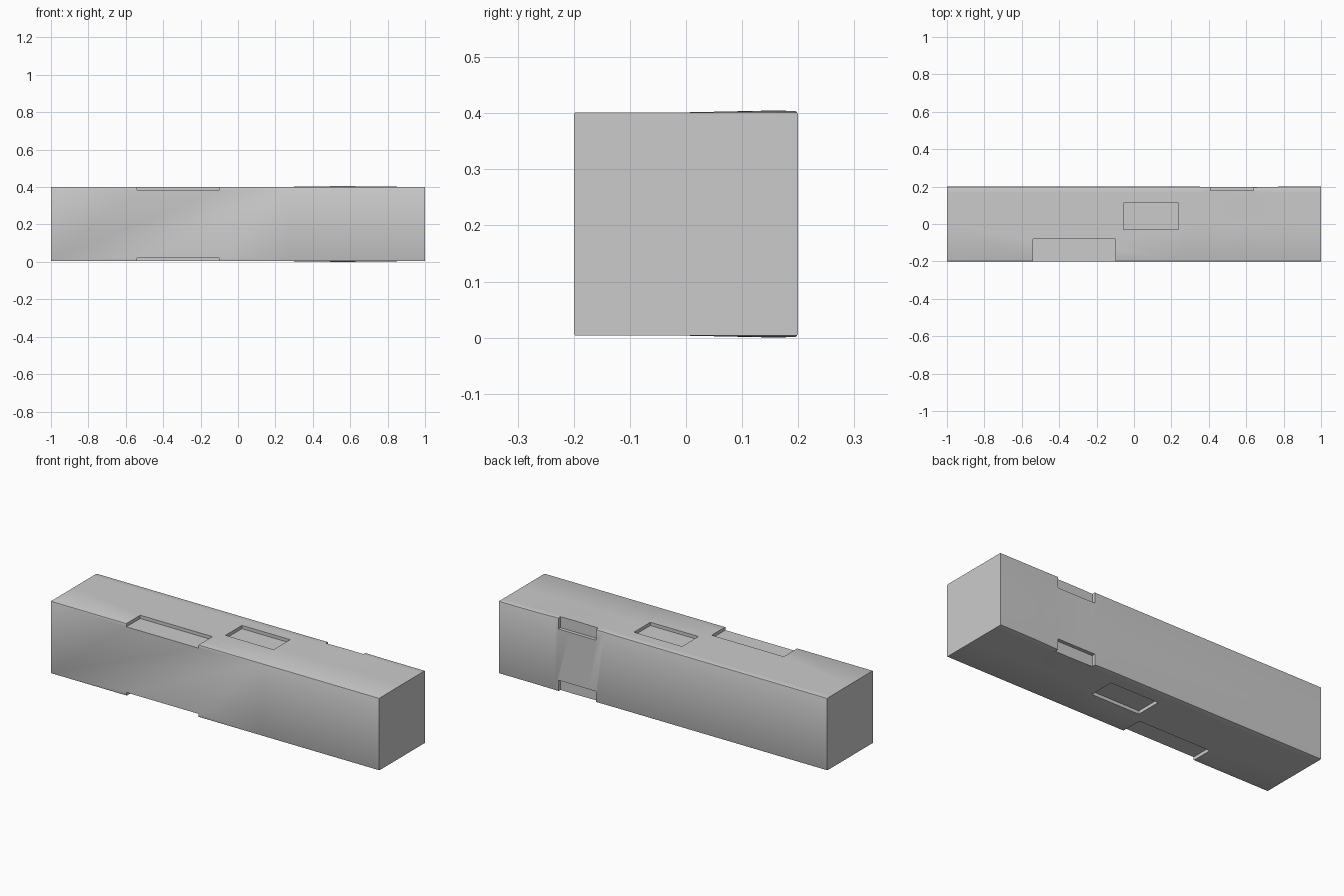
import bpy, bmesh, math
from mathutils import Matrix

if "Cube" in bpy.data.objects:
    bpy.data.objects.remove(bpy.data.objects["Cube"])

HALF_Z, MID_Z, BULGE = 0.199, 0.2025, 0.0035


def new_object(name, bm):
    mesh = bpy.data.meshes.new(name)
    bm.to_mesh(mesh)
    bm.free()
    obj = bpy.data.objects.new(name, mesh)
    bpy.context.collection.objects.link(obj)
    return obj


def bump(x, centre, half_width):
    t = abs(x - centre) / half_width
    return 0.5 + 0.5 * math.cos(math.pi * t) if t < 1 else 0.0


# Beam body: long box with narrow chamfers along its length
bm = bmesh.new()
bmesh.ops.create_cube(bm, size=1, matrix=Matrix.Diagonal((2, 0.4, 2 * HALF_Z, 1)))
long_edges = [e for e in bm.edges if abs(e.verts[0].co.x - e.verts[1].co.x) > 1]
bmesh.ops.bevel(bm, geom=long_edges, offset=0.004, segments=2, profile=0.5, affect='EDGES')

# Gentle unevenness on the back half
cuts = [((x, 0, 0), (1, 0, 0)) for x in (0.28, 0.36, 0.46, 0.56, 0.66, 0.76, 0.88)]
cuts += [((0, y, 0), (0, 1, 0)) for y in (0.0, 0.06, 0.11, 0.165)]
for co, no in cuts:
    bmesh.ops.bisect_plane(bm, geom=bm.verts[:] + bm.edges[:] + bm.faces[:],
                           plane_co=co, plane_no=no)
for v in bm.verts:
    x, y, z = v.co
    if y > 0:
        v.co.z += math.copysign(BULGE * min(y / 0.165, 1) * bump(x, 0.56, 0.28), z)
    if y > 0.19:
        v.co.y -= 0.003 * bump(x, 0.56, 0.32)
bmesh.ops.triangulate(bm, faces=[f for f in bm.faces if abs(f.normal.x) < 0.9])
beam = new_object("beam", bm)
beam.location.z = MID_Z

# Recesses, mirrored on top and bottom: x range, y range, depth
recesses = {
    "front_notch": (-0.54, -0.10, -0.30, -0.08, 0.018),
    "middle_pocket": (-0.055, 0.238, -0.03, 0.113, 0.018),
    "back_notch": (0.41, 0.64, 0.178, 0.30, 0.058),
}
cutters = []
for name, (x0, x1, y0, y1, depth) in recesses.items():
    bm = bmesh.new()
    for side in (1, -1):
        centre = side * (HALF_Z - depth + 0.1)
        bmesh.ops.create_cube(bm, size=1, matrix=Matrix.Translation(
            ((x0 + x1) / 2, (y0 + y1) / 2, centre))
            @ Matrix.Diagonal((x1 - x0, y1 - y0, 0.2, 1)))
    cutter = new_object(name + "_cutter", bm)
    cutter.location.z = MID_Z
    cutter.hide_render = True
    cutters.append(cutter)
    mod = beam.modifiers.new(name, 'BOOLEAN')
    mod.operation = 'DIFFERENCE'
    mod.solver = 'EXACT'
    mod.object = cutter

# Apply the cuts and remove the helpers
bpy.context.view_layer.update()
deps = bpy.context.evaluated_depsgraph_get()
cut_mesh = bpy.data.meshes.new_from_object(beam.evaluated_get(deps))
beam.modifiers.clear()
beam.data = cut_mesh
for cutter in cutters:
    bpy.data.objects.remove(cutter)

# Rest exactly on z = 0 and shade with sharp edges
beam.location.z = -min(v.co.z for v in beam.data.vertices)
bpy.ops.object.select_all(action='DESELECT')
beam.select_set(True)
bpy.context.view_layer.objects.active = beam
bpy.ops.object.shade_smooth_by_angle(angle=math.radians(30))
